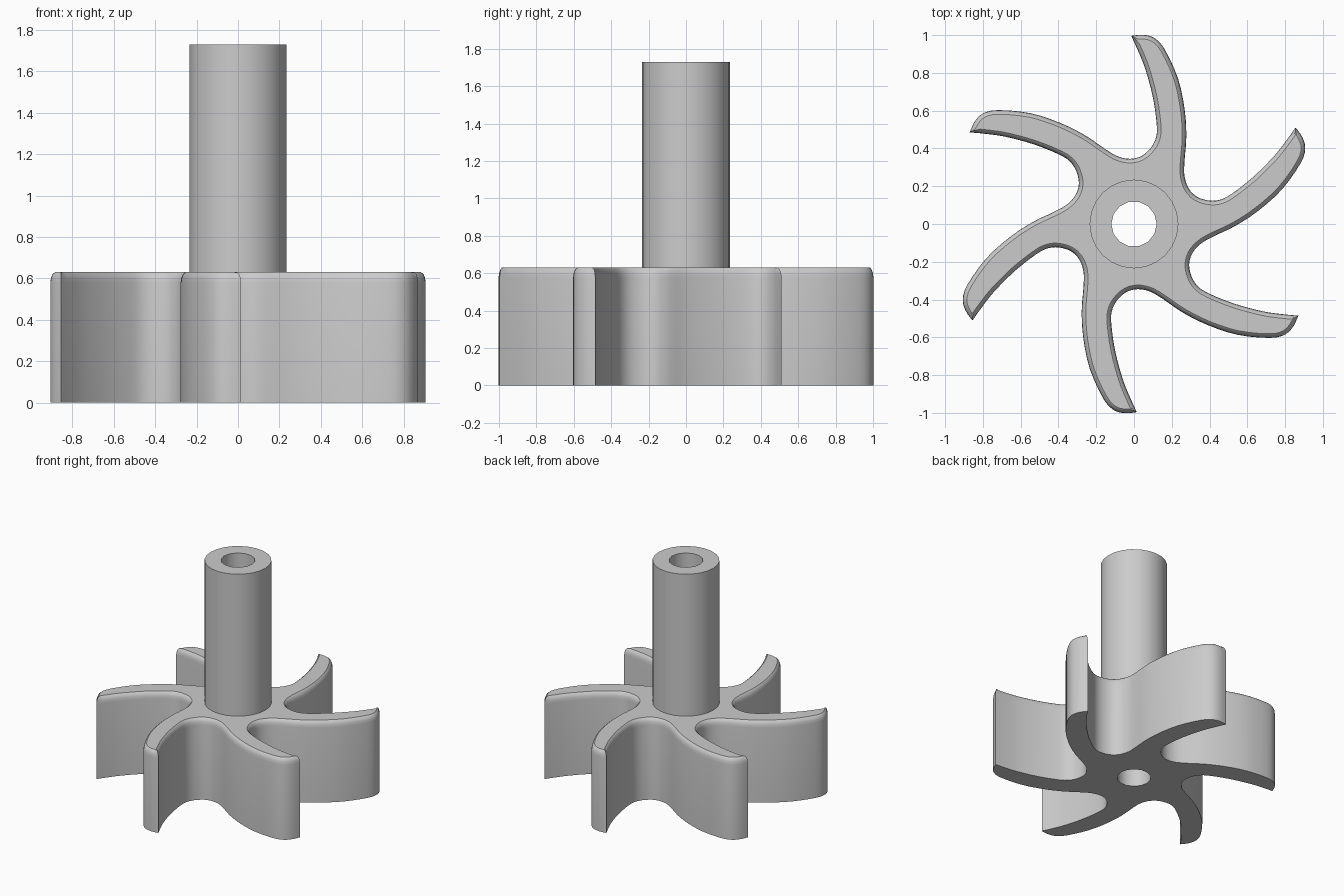
import bpy, bmesh, math
from mathutils import Vector, Matrix

cube = bpy.data.objects.get("Cube")
if cube:
    bpy.data.objects.remove(cube, do_unlink=True)

BLADES = 6
ROTOR_TOP, SHAFT_TOP = 0.63, 1.73
SHAFT_R, BORE_R = 0.235, 0.12

grey = bpy.data.materials.new("plain grey")
grey.use_nodes = True
colour = (0.6, 0.6, 0.6, 1)
grey.diffuse_color = colour
grey.node_tree.nodes["Principled BSDF"].inputs["Base Color"].default_value = colour


def circle(radius, count):
    return [Vector((radius * math.cos(math.tau * i / count),
                    radius * math.sin(math.tau * i / count))) for i in range(count)]


def smooth_path(pts, steps):
    """Catmull-Rom curve through pts, leaving out the last point."""
    ext = [2 * pts[0] - pts[1]] + pts + [2 * pts[-1] - pts[-2]]
    out = []
    for a, b, c, d in zip(ext, ext[1:], ext[2:], ext[3:]):
        for k in range(steps):
            t = k / steps
            out.append(0.5 * (2 * b + (c - a) * t + (2 * a - 5 * b + 4 * c - d) * t * t
                              + (3 * b - a - 3 * c + d) * t ** 3))
    return out


def inset(loop, amount):
    """Move a clockwise loop inwards along its corner normals."""
    out = []
    for i, p in enumerate(loop):
        n = Vector((0, 0))
        for edge in (p - loop[i - 1], loop[(i + 1) % len(loop)] - p):
            n += Vector((edge.y, -edge.x)).normalized()
        out.append(p + n.normalized() * amount)
    return out


def hollow_solid(name, outer, inner):
    """Closed solid from stacked (loop, z) layers outside and inside."""
    bm = bmesh.new()
    caps = [[], []]
    for layers in (outer, inner):
        rings = [[bm.verts.new((p.x, p.y, z)) for p in loop] for loop, z in layers]
        for low, high in zip(rings, rings[1:]):
            for i in range(len(low)):
                bm.faces.new((low[i - 1], low[i], high[i], high[i - 1]))
        for cap, ring in zip(caps, (rings[0], rings[-1])):
            cap += [bm.edges.get((ring[i - 1], ring[i])) for i in range(len(ring))]
    for cap in caps:
        bmesh.ops.triangle_fill(bm, edges=cap, use_beauty=True)
    bmesh.ops.recalc_face_normals(bm, faces=bm.faces)
    mesh = bpy.data.meshes.new(name)
    bm.to_mesh(mesh)
    bm.free()
    obj = bpy.data.objects.new(name, mesh)
    bpy.context.collection.objects.link(obj)
    mesh.materials.append(grey)
    bpy.ops.object.select_all(action="DESELECT")
    obj.select_set(True)
    bpy.context.view_layer.objects.active = obj
    bpy.ops.object.shade_smooth_by_angle(angle=math.radians(35))
    return obj


# One valley of the rotor, from one blade tip to the next
valley = [Vector(p) for p in (
    (-.87, .485), (-.845, .54), (-.80, .585), (-.72, .603), (-.55, .587), (-.39, .535),
    (-.26, .47), (-.15, .395), (-.085, .358), (-.02, .345), (.04, .36), (.09, .405),
    (.117, .46), (.12, .53), (.10, .67), (.06, .82), (.02, .92))]
turn = Matrix.Rotation(-math.tau / BLADES, 2)
sector = smooth_path(valley + [turn @ valley[0]], 3)
outline = []
for blade in range(BLADES):
    outline += sector
    sector = [turn @ p for p in sector]

# Rotor with curved blades and a rounded top rim
bore = circle(BORE_R, 14)
rim = [(0, 0), (0, .58), (.003, .602), (.010, .620), (.022, ROTOR_TOP)]
hollow_solid("bladed_rotor", [(inset(outline, d), z) for d, z in rim],
             [(bore, 0), (bore, ROTOR_TOP)])

# Hollow drive shaft
wall = circle(SHAFT_R, 24)
hollow_solid("hollow_shaft", [(wall, ROTOR_TOP), (wall, SHAFT_TOP)],
             [(bore, ROTOR_TOP), (bore, SHAFT_TOP)])
